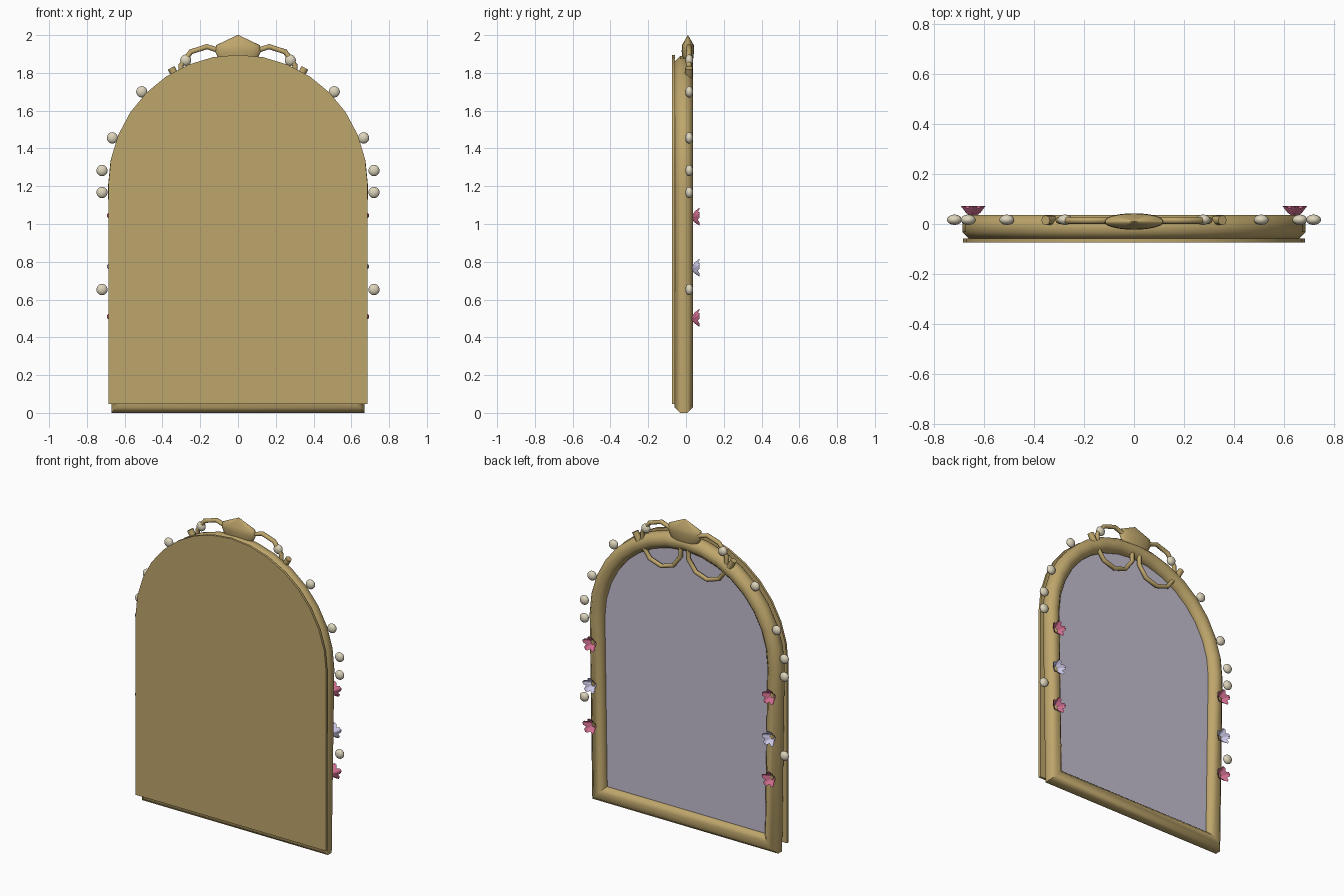
import bpy, bmesh, math
from mathutils import Vector, Matrix

if "Cube" in bpy.data.objects:
    bpy.data.objects.remove(bpy.data.objects["Cube"])


def material(name, rgb):
    m = bpy.data.materials.new(name)
    m.diffuse_color = (*rgb, 1)
    m.use_nodes = True
    m.node_tree.nodes["Principled BSDF"].inputs["Base Color"].default_value = m.diffuse_color
    return m


GOLD = material("antique gold", (0.515, 0.381, 0.150))
GLASS = material("mirror grey", (0.55, 0.51, 0.63))
PEARL = material("pearl", (0.72, 0.66, 0.50))
PINK = material("pink petal", (0.61, 0.15, 0.27))
LILAC = material("lilac petal", (0.60, 0.57, 0.79))


def finish(bm, name, mat, smooth=50):
    bmesh.ops.recalc_face_normals(bm, faces=bm.faces[:])
    me = bpy.data.meshes.new(name)
    bm.to_mesh(me)
    bm.free()
    me.materials.append(mat)
    ob = bpy.data.objects.new(name, me)
    bpy.context.collection.objects.link(ob)
    if smooth:
        bpy.ops.object.select_all(action='DESELECT')
        ob.select_set(True)
        bpy.context.view_layer.objects.active = ob
        bpy.ops.object.shade_smooth_by_angle(angle=math.radians(smooth))
    return ob


def arch(half_top, half_bottom, spring, bottom, n=16):
    """Closed arch outline in x, z, counter-clockwise from the lower right."""
    pts = [(half_bottom, bottom)]
    for i in range(n + 1):
        a = math.pi * i / n
        pts.append((half_top * math.cos(a), spring + half_top * math.sin(a)))
    return pts + [(-half_bottom, bottom)]


def bridge(bm, rings, closed=False):
    pairs = zip(rings, rings[1:] + rings[:1]) if closed else zip(rings, rings[1:])
    for a, b in pairs:
        for j in range(len(a)):
            k = (j + 1) % len(a)
            bm.faces.new((a[j], a[k], b[k], b[j]))


# backing board
bm = bmesh.new()
rings = [[bm.verts.new((x, y, z)) for x, z in arch(0.686, 0.686, 1.21, 0.046)]
         for y in (-0.074, -0.059)]
bridge(bm, rings)
bm.faces.new(rings[0])
bm.faces.new(rings[1])
finish(bm, "backing_board", GOLD, 20)

# octagonal tube swept around the arch with mitred corners
FRAME_Y, FRAME_R = -0.012, 0.048
path = [Vector(p) for p in arch(0.64, 0.622, 1.20, 0.048)]
bm = bmesh.new()
rings = []
for i, p in enumerate(path):
    d0 = (p - path[i - 1]).normalized()
    d1 = (path[(i + 1) % len(path)] - p).normalized()
    n0, n1 = Vector((d0.y, -d0.x)), Vector((d1.y, -d1.x))
    miter = (n0 + n1) / (1 + n0.dot(n1))
    ring = []
    for k in range(8):
        a = math.pi * (k + 0.5) / 4
        r = FRAME_R / math.cos(math.pi / 8)
        q = p + miter * r * math.cos(a)
        ring.append(bm.verts.new((q.x, FRAME_Y + r * math.sin(a), q.y)))
    rings.append(ring)
bridge(bm, rings, closed=True)
finish(bm, "arched_frame", GOLD)

# mirror pane
bm = bmesh.new()
bm.faces.new([bm.verts.new((p.x, FRAME_Y, p.y)) for p in reversed(path)])
pane = finish(bm, "mirror_pane", GLASS, 0)

# crest: squashed turned gem on top
bm = bmesh.new()
profile = [(0.003, 2.0), (0.115, 1.947), (0.122, 1.915), (0.10, 1.865), (0.055, 1.83), (0.003, 1.815)]
rings = []
for r, z in profile:
    rings.append([bm.verts.new((r * math.cos(math.tau * k / 24),
                                0.01 + 0.27 * r * math.sin(math.tau * k / 24), z)) for k in range(24)])
bridge(bm, rings)
bm.faces.new(rings[0])
bm.faces.new(rings[-1])
finish(bm, "crest", GOLD)


def scroll_ring(side):
    bm = bmesh.new()
    rings = []
    for i in range(10):
        a = math.tau * (i + 0.5) / 10
        ring = []
        for k in range(8):
            b = math.tau * k / 8
            r = 0.144 + 0.014 * math.cos(b)
            ring.append(bm.verts.new((side * (0.165 + r * math.cos(a)),
                                      0.015 + 0.014 * math.sin(b), 1.795 + r * math.sin(a))))
        rings.append(ring)
    bridge(bm, rings, closed=True)
    finish(bm, "scroll_ring", GOLD)


def nub(side):
    bm = bmesh.new()
    d = Vector((side * math.sin(math.radians(29.5)), 0, math.cos(math.radians(29.5))))
    mat = (Matrix.Translation(Vector((0, 0.015, 1.20)) + d * 0.675)
           @ d.to_track_quat('Z', 'Y').to_matrix().to_4x4())
    bmesh.ops.create_cone(bm, cap_ends=True, segments=8, radius1=0.02, radius2=0.02,
                          depth=0.09, matrix=mat)
    finish(bm, "nub", GOLD, 50)


def pearl(x, z):
    bm = bmesh.new()
    bmesh.ops.create_uvsphere(bm, u_segments=14, v_segments=10, radius=0.03)
    for v in bm.verts:
        v.co = (v.co.x + x, v.co.y * 0.7 + 0.017, v.co.z + z)
    finish(bm, "pearl", PEARL)


def flower(x, z, mat):
    """Open five-petal cup facing +y."""
    bm = bmesh.new()
    petal = [0.034, 0.047, 0.052, 0.047]
    rings = []
    for scale, y in ((0.22, 0.032), (0.6, 0.046), (1.0, 0.072)):
        ring = []
        for k in range(20):
            a = math.tau * k / 20 + math.pi / 2 + math.pi / 5
            r = scale * (petal[k % 4] if scale > 0.5 else 0.05)
            yy = y - (0.010 if scale == 1 and k % 4 == 0 else 0)
            ring.append(bm.verts.new((x + r * math.cos(a), yy, z + r * math.sin(a))))
        rings.append(ring)
    bridge(bm, rings)
    bm.faces.new(rings[0])
    finish(bm, "flower", mat, 40)


# ornaments mirrored left and right
for s in (-1, 1):
    scroll_ring(s)
    nub(s)
    for x, z in ((0.277, 1.867), (0.51, 1.70), (0.665, 1.456),
                 (0.72, 1.283), (0.72, 1.167), (0.72, 0.653)):
        pearl(s * x, z)
    for z, m in ((1.035, PINK), (0.765, LILAC), (0.50, PINK)):
        flower(s * 0.645, z, m)
